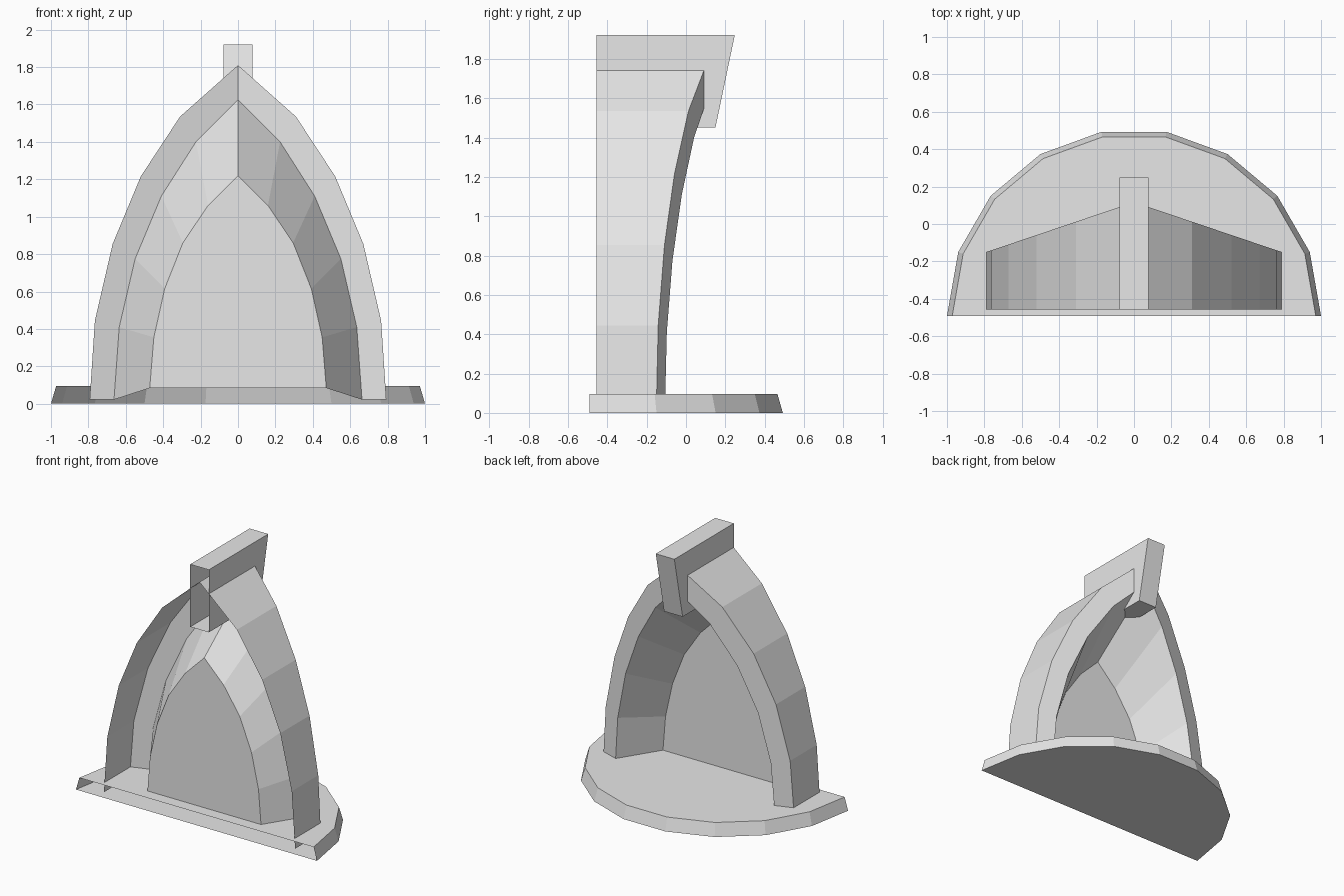
import bpy, math

if "Cube" in bpy.data.objects:
    bpy.data.objects.remove(bpy.data.objects["Cube"])

stone = bpy.data.materials.new("pale_grey_stone")
stone.diffuse_color = (0.8, 0.8, 0.8, 1)
stone.use_nodes = True
stone.node_tree.nodes["Principled BSDF"].inputs["Base Color"].default_value = stone.diffuse_color


def build(name, rings, caps):
    """Bridge successive open rings with quads; caps = (ring index, reversed)."""
    n = len(rings[0])
    verts = [p for r in rings for p in r]
    faces = []
    for k in range(len(rings) - 1):
        a, b = k * n, (k + 1) * n
        faces += [(a + i, a + i + 1, b + i + 1, b + i) for i in range(n - 1)]
    for k, flip in caps:
        f = list(range(k * n, k * n + n))
        faces.append(f[::-1] if flip else f)
    me = bpy.data.meshes.new(name)
    me.from_pydata(verts, [], faces)
    me.materials.append(stone)
    ob = bpy.data.objects.new(name, me)
    bpy.context.collection.objects.link(ob)
    return ob


def arch(half, depth):
    """Mirror a half arch (foot to apex) and give each point its depth."""
    full = half + [(-x, z) for x, z in half[-2::-1]]
    return [(x, depth(x), z) for x, z in full]


WALL = -0.456                                 # open side against the wall
def flat(x): return WALL
def recess(x): return -0.40
def swept(x): return 0.117 - 0.338 * abs(x)   # face comes forward to the apex

outer = [(0.793, 0.022), (0.765, 0.445), (0.67, 0.855), (0.52, 1.215), (0.31, 1.535), (0, 1.81)]
inner = [(0.663, 0.022), (0.635, 0.41), (0.55, 0.775), (0.41, 1.11), (0.225, 1.4), (0, 1.625)]
panel = [(0.472, 0.084), (0.45, 0.355), (0.392, 0.615), (0.295, 0.86), (0.16, 1.06), (0, 1.22)]

# Pointed arch: splayed reveal, face band and outer shell
build("arch_surround",
      [arch(panel, recess), arch(inner, swept), arch(outer, swept), arch(outer, flat)], [])

# Back panel of the niche
build("niche_panel", [arch(panel, recess)], [(0, True)])

# Half-round ledge, open at the wall side
def half_disc(r, z):
    return [(r * math.cos(i * math.pi / 9), -0.492 + r * math.sin(i * math.pi / 9), z)
            for i in range(10)]

build("base_ledge", [half_disc(1.0, 0), half_disc(0.972, 0.096)], [(0, True), (1, False)])

# Keystone block through the apex, open at the wall side
side = [(WALL, 1.922), (0.248, 1.922), (0.15, 1.453), (WALL, 1.453)]
build("keystone", [[(x, y, z) for y, z in side] for x in (0.077, -0.077)],
      [(0, True), (1, False)])
